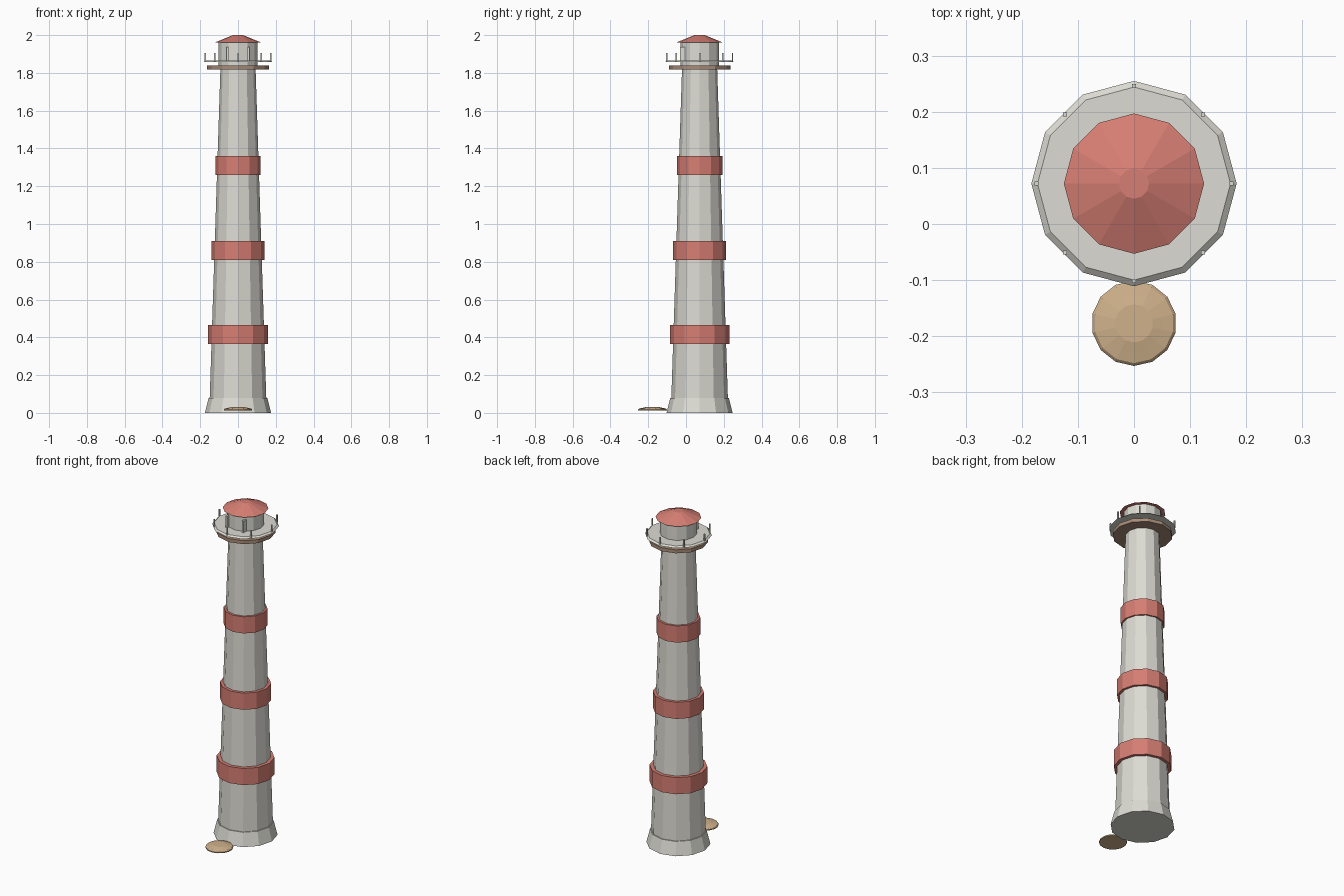
import bpy
import math

cube = bpy.data.objects.get("Cube")
if cube:
    bpy.data.objects.remove(cube, do_unlink=True)

TOWER_Y = 0.072
SIDES = 12


def material(name, r, g, b):
    """Flat material from 0-255 sRGB values."""
    col = [((c / 255 + 0.055) / 1.055) ** 2.4 for c in (r, g, b)] + [1.0]
    m = bpy.data.materials.new(name)
    m.use_nodes = True
    m.diffuse_color = col
    m.node_tree.nodes["Principled BSDF"].inputs["Base Color"].default_value = col
    return m


WHITE = material("weathered_white", 220, 219, 211)
RED = material("faded_red", 214, 126, 115)
BROWN = material("dull_brown", 168, 140, 120)
TAN = material("sandy_tan", 207, 177, 139)


def add_mesh(name, verts, faces, mat):
    mesh = bpy.data.meshes.new(name)
    mesh.from_pydata(verts, [], faces)
    mesh.materials.append(mat)
    obj = bpy.data.objects.new(name, mesh)
    bpy.context.collection.objects.link(obj)
    return obj


def lathe(name, profile, mat, y=TOWER_Y, sides=SIDES):
    """Closed faceted solid from (radius, height) pairs, bottom to top."""
    verts, faces = [], []
    for r, z in profile:
        for i in range(sides):
            a = math.pi / 2 + math.tau * i / sides
            verts.append((r * math.cos(a), y + r * math.sin(a), z))
    for k in range(len(profile) - 1):
        for i in range(sides):
            j = (i + 1) % sides
            a, b = k * sides, (k + 1) * sides
            faces.append((a + i, a + j, b + j, b + i))
    faces.append(tuple(reversed(range(sides))))
    faces.append(tuple(range(len(verts) - sides, len(verts))))
    return add_mesh(name, verts, faces, mat)


def box(name, centre, size, mat):
    bpy.ops.mesh.primitive_cube_add(size=1, location=centre)
    obj = bpy.context.object
    obj.name = name
    obj.scale = size
    obj.data.materials.append(mat)
    return obj


# Tower: flared foot and tapering shaft
lathe("foot", [(0.175, 0), (0.155, 0.08)], WHITE)
lathe("shaft", [(0.15, 0.07), (0.093, 1.825)], WHITE)

# Painted bands standing proud of the shaft
for name, r, z in (("lower_band", 0.158, 0.365),
                   ("middle_band", 0.14, 0.81),
                   ("upper_band", 0.12, 1.26)):
    lathe(name, [(r, z), (r, z + 0.1)], RED)

# Gallery: support disc and deck with sloping rim
lathe("gallery_support", [(0.163, 1.817), (0.163, 1.838)], BROWN)
lathe("gallery_deck", [(0.183, 1.857), (0.172, 1.866)], WHITE)

# Lantern room and roof
lathe("lantern_room", [(0.102, 1.83), (0.102, 1.962)], WHITE)
lathe("roof", [(0.125, 1.96), (0.027, 2.0)], RED)

# Railing posts around the deck
for i in range(8):
    a = math.tau * i / 8
    box(f"railing_post_{i + 1}",
        (0.174 * math.cos(a), TOWER_Y + 0.174 * math.sin(a), 1.882),
        (0.007, 0.007, 0.046), WHITE)

# Upright bars on the front of the lantern room
for side, x in (("left", 0.055), ("right", -0.055)):
    box(f"{side}_lantern_bar", (x, TOWER_Y - 0.09, 1.898),
        (0.012, 0.03, 0.076), WHITE)

# Low round step in front of the tower
lathe("front_step",
      [(0.076, 0.012), (0.076, 0.018), (0.071, 0.023),
       (0.052, 0.027), (0.034, 0.031)],
      TAN, y=-0.177, sides=14)
